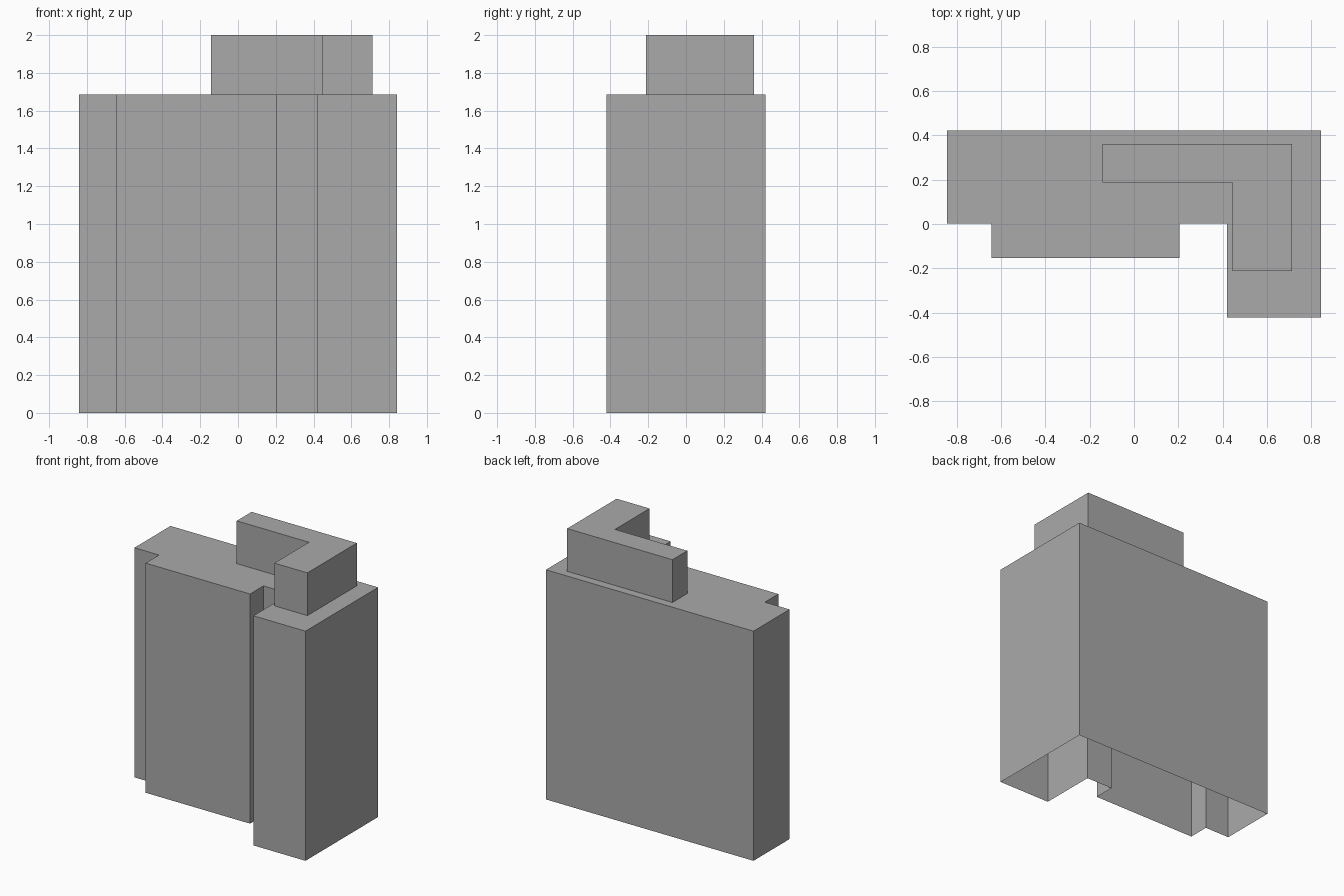
import bpy
import bmesh

cube = bpy.data.objects.get("Cube")
if cube:
    bpy.data.objects.remove(cube, do_unlink=True)

GREY = (0.4, 0.4, 0.4, 1.0)
concrete = bpy.data.materials.new("concrete_grey")
concrete.use_nodes = True
concrete.diffuse_color = GREY
concrete.node_tree.nodes["Principled BSDF"].inputs["Base Color"].default_value = GREY


def block(name, outline, bottom, top):
    """Raise a counter-clockwise outline into walls with a flat roof and no floor."""
    bm = bmesh.new()
    low = [bm.verts.new((x, y, bottom)) for x, y in outline]
    high = [bm.verts.new((x, y, top)) for x, y in outline]
    for i in range(len(outline)):
        j = (i + 1) % len(outline)
        bm.faces.new((low[i], low[j], high[j], high[i]))
    bm.faces.new(high)
    mesh = bpy.data.meshes.new(name)
    bm.to_mesh(mesh)
    bm.free()
    mesh.materials.append(concrete)
    obj = bpy.data.objects.new(name, mesh)
    bpy.context.collection.objects.link(obj)
    return obj


ROOF = 1.686

# Main building: long slab with a shallow front bay and a deep wing
block("main_building", [
    (-0.843, 0.003), (-0.643, 0.003), (-0.643, -0.153), (0.205, -0.153),
    (0.205, 0.003), (0.42, 0.003), (0.42, -0.421), (0.843, -0.421),
    (0.843, 0.421), (-0.843, 0.421)], 0, ROOF)

# L-shaped rooftop storey
block("rooftop_storey", [
    (-0.142, 0.188), (0.445, 0.188), (0.445, -0.213), (0.713, -0.213),
    (0.713, 0.36), (-0.142, 0.36)], ROOF, 2)
